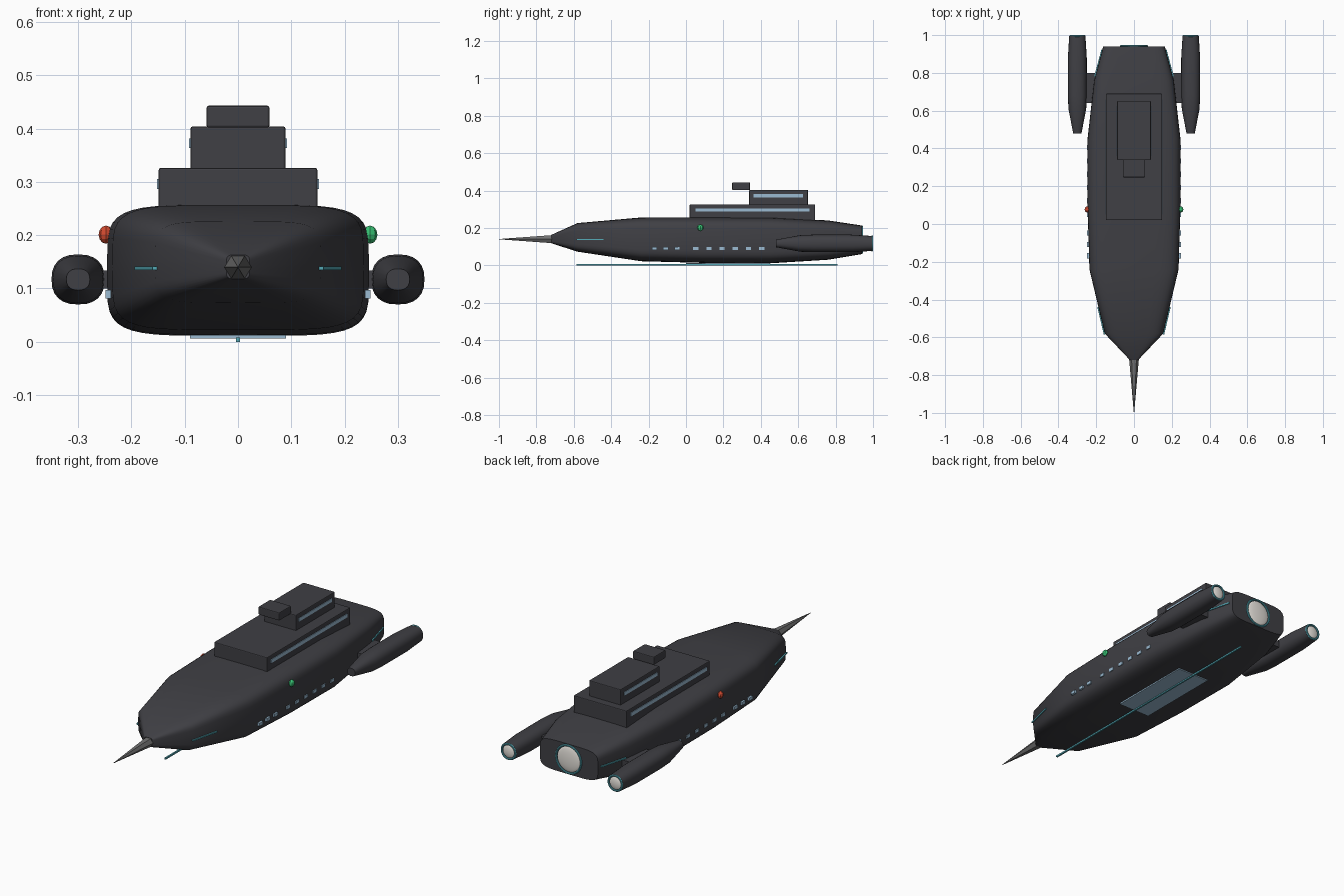
import bpy, bmesh, math
from mathutils import Vector

cube = bpy.data.objects.get("Cube")
if cube:
    bpy.data.objects.remove(cube, do_unlink=True)


def material(name, rgb):
    m = bpy.data.materials.new(name)
    m.use_nodes = True
    m.diffuse_color = (*rgb, 1)
    m.node_tree.nodes["Principled BSDF"].inputs["Base Color"].default_value = (*rgb, 1)
    return m


DARK = material("dark_hull", (0.05, 0.05, 0.058))
GREY = material("spike_grey", (0.16, 0.16, 0.16))
GLASS = material("pale_blue_glass", (0.33, 0.5, 0.65))
TEAL = material("teal_trim", (0.09, 0.4, 0.47))
GLOW = material("engine_white", (0.8, 0.77, 0.72))
RED = material("red_lamp", (0.65, 0.07, 0.03))
GREEN = material("green_lamp", (0.04, 0.55, 0.18))


def finish(bm, name, mat, smooth=None):
    bmesh.ops.recalc_face_normals(bm, faces=bm.faces)
    mesh = bpy.data.meshes.new(name)
    bm.to_mesh(mesh)
    bm.free()
    mesh.materials.append(mat)
    ob = bpy.data.objects.new(name, mesh)
    bpy.context.collection.objects.link(ob)
    if smooth:
        bpy.ops.object.select_all(action='DESELECT')
        ob.select_set(True)
        bpy.context.view_layer.objects.active = ob
        bpy.ops.object.shade_smooth_by_angle(angle=math.radians(smooth))
    return ob


def loft(name, mat, stations, x=0, power=2, sides=32, smooth=40):
    """Skin superellipse sections (y, half width, bottom, top) along y."""
    bm = bmesh.new()
    rings = []
    for y, half, low, high in stations:
        ring = []
        for i in range(sides):
            a = 2 * math.pi * i / sides
            c, s = [math.copysign(abs(v) ** (2 / power), v) for v in (math.cos(a), math.sin(a))]
            ring.append(bm.verts.new((x + half * c, y, (low + high) / 2 + (high - low) / 2 * s)))
        rings.append(ring)
    for a, b in zip(rings, rings[1:]):
        for i in range(sides):
            j = (i + 1) % sides
            bm.faces.new((a[i], a[j], b[j], b[i]))
    bm.faces.new(rings[0])
    bm.faces.new(rings[-1])
    return finish(bm, name, mat, smooth)


def box(name, mat, xs, ys, zs, bevel=0):
    bm = bmesh.new()
    bmesh.ops.create_cube(bm, size=1)
    for v in bm.verts:
        v.co = [(lo + hi) / 2 + c * (hi - lo) for c, (lo, hi) in zip(v.co, (xs, ys, zs))]
    if bevel:
        bmesh.ops.bevel(bm, geom=bm.edges[:], offset=bevel, segments=2, affect='EDGES', profile=0.5)
    return finish(bm, name, mat)


def side_strip(name, start, end, height, side):
    """Thin trim bar laid along a slanted hull side, between two (x, y) points."""
    bm = bmesh.new()
    bmesh.ops.create_cube(bm, size=1)
    a, b = Vector((*start, 0.138)), Vector((*end, 0.138))
    for v in bm.verts:
        p = a.lerp(b, v.co.y + 0.5)
        v.co = (side * (p.x + v.co.x * 0.008), p.y, p.z + v.co.z * height)
    finish(bm, name, TEAL)


def engine(name, x, y, z, radius):
    """Domed exhaust with a thin trim ring."""
    dome = []
    for k in range(5):
        r = radius * math.cos(k * math.pi / 9)
        dome.append((y - 0.012 + 0.012 * math.sin(k * math.pi / 9), r, z - r, z + r))
    loft(name + "_glow", GLOW, dome, x, smooth=60)
    bpy.ops.mesh.primitive_torus_add(location=(x, y - 0.005, z), rotation=(math.pi / 2, 0, 0),
                                     major_radius=radius, minor_radius=0.005,
                                     major_segments=32, minor_segments=8)
    ring = bpy.context.object
    ring.name = name + "_ring"
    ring.data.materials.append(TEAL)
    bpy.ops.object.shade_smooth_by_angle()


# Hull and bow spike
loft("hull", DARK, [
    (-0.72, 0.022, 0.118, 0.163), (-0.58, 0.155, 0.073, 0.226), (-0.24, 0.236, 0.022, 0.256),
    (0.1, 0.246, 0.013, 0.257), (0.45, 0.246, 0.011, 0.256), (0.76, 0.211, 0.03, 0.24),
    (0.94, 0.163, 0.06, 0.213)], power=5, sides=40)
loft("bow_spike", GREY, [(-1, 0.001, 0.139, 0.141), (-0.70, 0.027, 0.114, 0.166)],
     sides=6, smooth=None)

# Superstructure
box("lower_deck", DARK, (-0.149, 0.149), (0.02, 0.69), (0.22, 0.326), 0.004)
box("upper_deck", DARK, (-0.089, 0.089), (0.338, 0.652), (0.32, 0.404), 0.004)
box("bridge", DARK, (-0.059, 0.059), (0.247, 0.342), (0.402, 0.443), 0.004)

# Keel line and belly window
box("keel_line", TEAL, (-0.004, 0.004), (-0.585, 0.81), (0, 0.008))
box("belly_window", GLASS, (-0.09, 0.09), (0.0, 0.45), (0.006, 0.013))

# Main engine
engine("main_engine", 0, 0.947, 0.137, 0.07)

window_rows = [-0.168 + 0.06 * i for i in range(3)] + [0.052 + 0.0705 * i for i in range(6)]
for side, label, lamp in ((1, "left", GREEN), (-1, "right", RED)):
    def span(a, b):
        return sorted((side * a, side * b))

    # Deck window bands
    box(label + "_lower_band", GLASS, span(0.145, 0.152), (0.05, 0.66), (0.287, 0.305))
    box(label + "_upper_band", GLASS, span(0.085, 0.092), (0.36, 0.625), (0.364, 0.381))

    # Portholes
    for i, y in enumerate(window_rows):
        box(f"{label}_porthole_{i + 1}", GLASS, span(0.238, 0.249),
            (y - 0.014, y + 0.014), (0.081, 0.097))

    # Hull trim bars
    side_strip(label + "_bow_trim", (0.156, -0.585), (0.19, -0.44), 0.007, side)
    side_strip(label + "_stern_trim", (0.207, 0.78), (0.168, 0.925), 0.007, side)

    # Navigation lamp
    bm = bmesh.new()
    bmesh.ops.create_uvsphere(bm, u_segments=8, v_segments=6, radius=0.017)
    for v in bm.verts:
        v.co = (v.co.x * 0.8 + side * 0.248, v.co.y + 0.077, v.co.z + 0.201)
    finish(bm, label + "_lamp", lamp)

    # Engine pod with pylon
    loft(label + "_pod", DARK, [
        (0.48, 0.022, 0.097, 0.137), (0.61, 0.047, 0.073, 0.161), (0.68, 0.05, 0.07, 0.164),
        (0.88, 0.05, 0.07, 0.164), (0.995, 0.043, 0.077, 0.157)],
        x=side * 0.3, power=2.4, sides=24)
    box(label + "_pylon", DARK, span(0.17, 0.28), (0.64, 0.80), (0.1, 0.134))
    engine(label + "_pod_engine", side * 0.3, 1.0, 0.117, 0.038)
